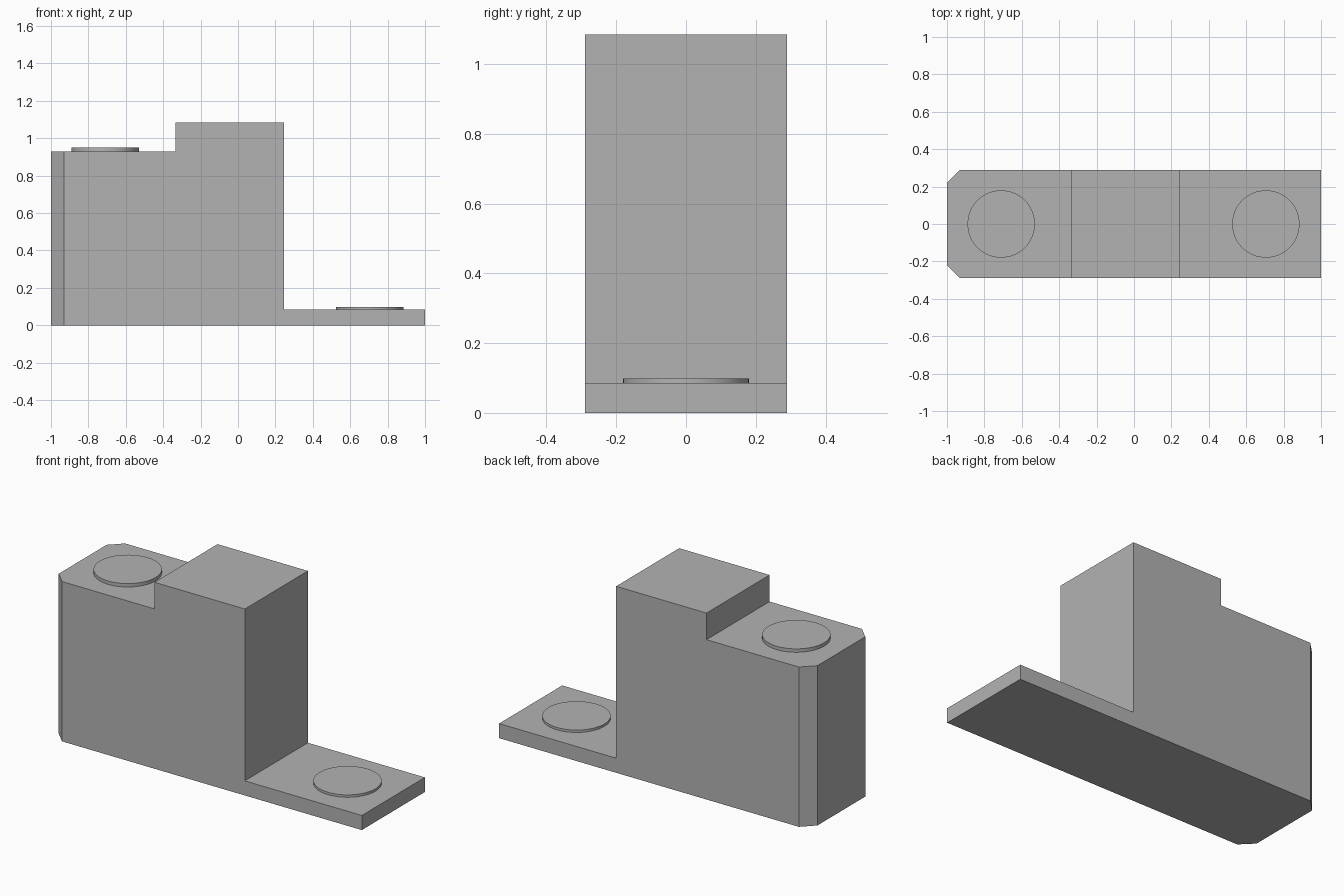
import bpy
import bmesh
import math

cube = bpy.data.objects.get("Cube")
if cube:
    bpy.data.objects.remove(cube, do_unlink=True)

grey = bpy.data.materials.new("mid grey")
grey.use_nodes = True
colour = (0.45, 0.45, 0.45, 1)
grey.diffuse_color = colour
grey.node_tree.nodes["Principled BSDF"].inputs["Base Color"].default_value = colour

HALF_DEPTH = 0.29
CHAMFER = 0.07
BASE_TOP, SHOULDER_TOP, BLOCK_TOP = 0.085, 0.93, 1.085
BLOCK_MIN_X, BLOCK_MAX_X = -0.335, 0.247

# Stepped body: side profile extruded front to back
profile = [(-1, 0), (1, 0), (1, BASE_TOP), (BLOCK_MAX_X, BASE_TOP),
           (BLOCK_MAX_X, BLOCK_TOP), (BLOCK_MIN_X, BLOCK_TOP),
           (BLOCK_MIN_X, SHOULDER_TOP), (-1, SHOULDER_TOP)]
bm = bmesh.new()
front = bm.faces.new([bm.verts.new((x, -HALF_DEPTH, z)) for x, z in profile])
result = bmesh.ops.extrude_face_region(bm, geom=[front])
moved = [v for v in result["geom"] if isinstance(v, bmesh.types.BMVert)]
bmesh.ops.translate(bm, verts=moved, vec=(0, 2 * HALF_DEPTH, 0))

# Chamfer the two tall corners at the right end
corners = [e for e in bm.edges
           if all(v.co.x < -0.99 for v in e.verts)
           and abs(e.verts[0].co.y - e.verts[1].co.y) < 0.01]
bmesh.ops.bevel(bm, geom=corners, offset=CHAMFER, offset_type='OFFSET',
                segments=1, affect='EDGES')
bmesh.ops.recalc_face_normals(bm, faces=bm.faces[:])
mesh = bpy.data.meshes.new("stepped_body")
bm.to_mesh(mesh)
bm.free()
mesh.materials.append(grey)
body = bpy.data.objects.new("stepped_body", mesh)
bpy.context.collection.objects.link(body)


# Low round pads on the shoulder and the base plate
def add_pad(name, x, bottom, height):
    bpy.ops.mesh.primitive_cylinder_add(vertices=64, radius=0.18, depth=height,
                                        location=(x, 0, bottom + height / 2))
    pad = bpy.context.object
    pad.name = name
    pad.data.materials.append(grey)
    bpy.ops.object.shade_smooth_by_angle(angle=math.radians(30))


add_pad("shoulder_pad", -0.71, SHOULDER_TOP, 0.02)
add_pad("base_pad", 0.705, BASE_TOP, 0.014)
